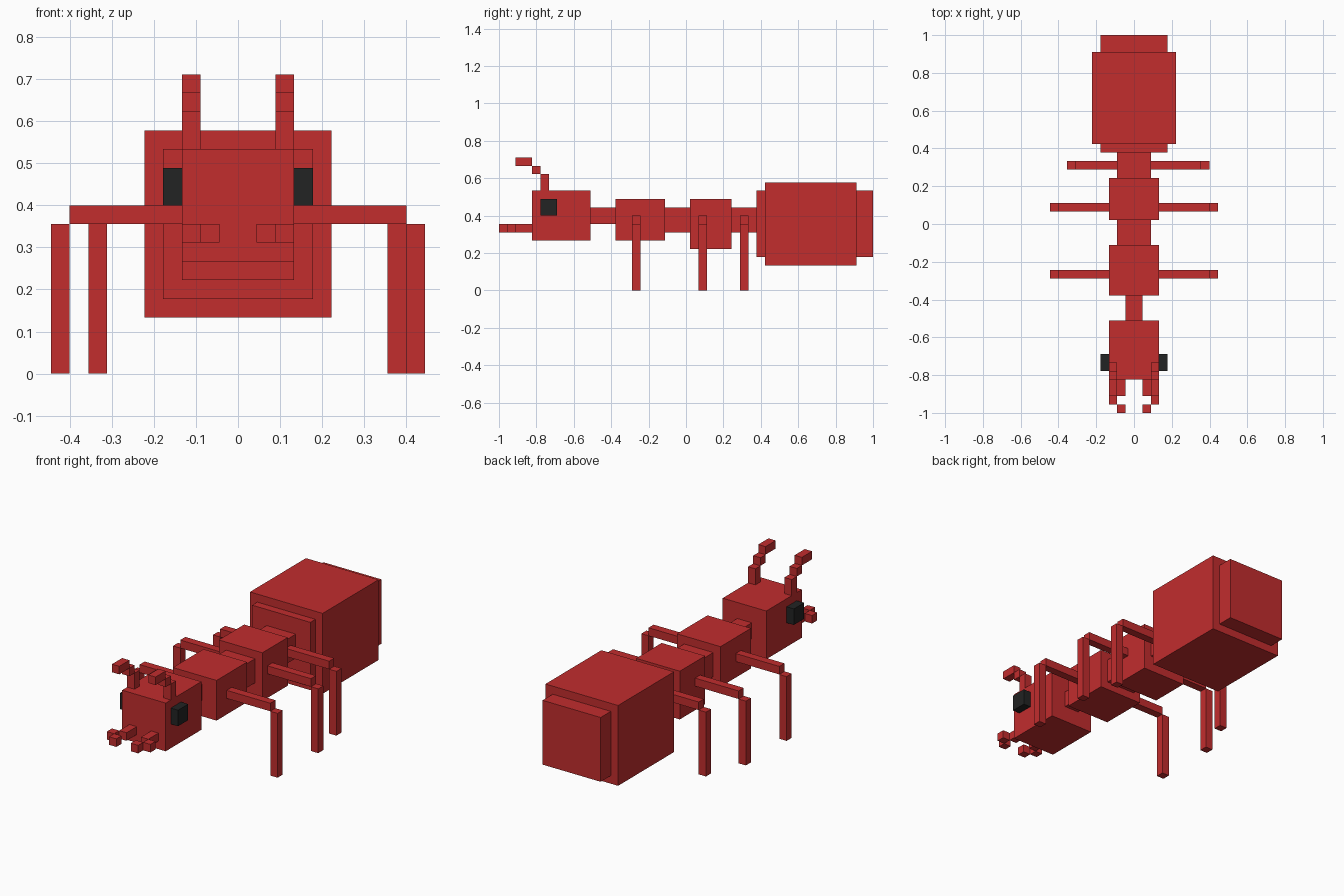
import bpy

if "Cube" in bpy.data.objects:
    bpy.data.objects.remove(bpy.data.objects["Cube"], do_unlink=True)

U = 2 / 45  # one block unit; y is counted from the front tip, z from the ground


def material(name, rgb):
    m = bpy.data.materials.new(name)
    m.use_nodes = True
    m.diffuse_color = (*rgb, 1)
    bsdf = next(n for n in m.node_tree.nodes if n.type == 'BSDF_PRINCIPLED')
    bsdf.inputs["Base Color"].default_value = (*rgb, 1)
    return m


RED = material("red", (0.539, 0.026, 0.027))
BLACK = material("black", (0.016, 0.017, 0.017))


def block(name, x, y, z, mat=RED):
    """Box spanning the (low, high) block-unit ranges x, y and z."""
    spans = (x, y, z)
    offset = (0, 22.5, 0)
    centre = [((a + b) / 2 - o) * U for (a, b), o in zip(spans, offset)]
    bpy.ops.mesh.primitive_cube_add(size=1, location=centre)
    ob = bpy.context.object
    ob.name = name
    ob.scale = [abs(b - a) * U for a, b in spans]
    bpy.ops.object.transform_apply(location=False, rotation=False, scale=True)
    ob.data.materials.append(mat)
    return ob


def pair(name, x, y, z, mat=RED):
    """Left box and its mirrored right twin."""
    block("left_" + name, x, y, z, mat)
    block("right_" + name, (-x[1], -x[0]), y, z, mat)


# Body segments: name, half width, y range, z range
for name, w, y, z in (
    ("head", 3, (4, 11), (6, 12)),
    ("neck", 1, (11, 14), (8, 10)),
    ("front_thorax", 3, (14, 20), (6, 11)),
    ("thorax_joint", 2, (20, 23), (7, 10)),
    ("rear_thorax", 3, (23, 28), (5, 11)),
    ("waist", 2, (28, 31), (7, 10)),
    ("abdomen_front", 4, (31, 32), (4, 12)),
    ("abdomen", 5, (32, 43), (3, 13)),
    ("abdomen_tip", 4, (43, 45), (4, 12)),
):
    block(name, (-w, w), y, z)

# Eyes
pair("eye", (3, 4), (5, 7), (9, 11), BLACK)

# Stepped antennae
pair("antenna_base", (2, 3), (5, 6), (12, 14))
pair("antenna_middle", (2, 3), (4, 5), (14, 15))
pair("antenna_tip", (2, 3), (2, 4), (15, 16))

# Stepped mandibles
pair("mandible_base", (1, 2), (2, 4), (7, 8))
pair("mandible_middle", (2, 3), (1, 2), (7, 8))
pair("mandible_tip", (1, 2), (0, 1), (7, 8))

# Front and middle legs
for name, y in (("front", 16), ("middle", 24)):
    pair(name + "_upper_leg", (3, 9), (y, y + 1), (8, 9))
    pair(name + "_lower_leg", (9, 10), (y, y + 1), (0, 8))

# Rear legs, the right one a block shorter in reach
block("left_rear_upper_leg", (2, 8), (29, 30), (8, 9))
block("left_rear_lower_leg", (8, 9), (29, 30), (0, 8))
block("right_rear_upper_leg", (-7, -2), (29, 30), (8, 9))
block("right_rear_lower_leg", (-8, -7), (29, 30), (0, 8))
